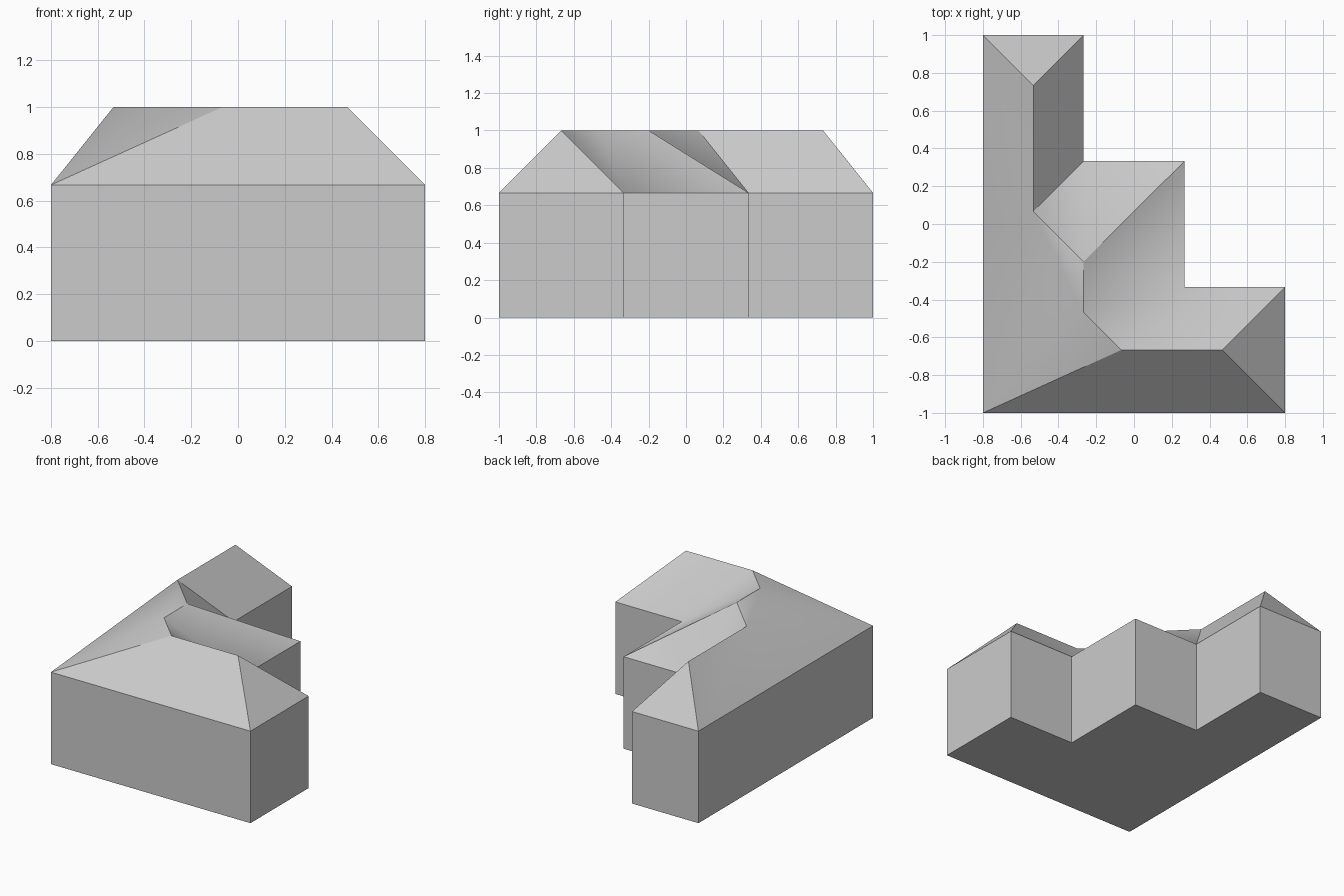
import bpy
import math

if "Cube" in bpy.data.objects:
    bpy.data.objects.remove(bpy.data.objects["Cube"], do_unlink=True)

EAVE, TOP = 0.667, 1.0

grey = bpy.data.materials.new("light_grey")
grey.use_nodes = True
colour = (0.6, 0.6, 0.6, 1)
grey.diffuse_color = colour
grey.node_tree.nodes["Principled BSDF"].inputs["Base Color"].default_value = colour


def make_part(name, verts, faces):
    mesh = bpy.data.meshes.new(name)
    mesh.from_pydata(verts, [], faces)
    mesh.materials.append(grey)
    part = bpy.data.objects.new(name, mesh)
    bpy.context.collection.objects.link(part)
    return part


# Stepped floor plan, anticlockwise from the front corner
plan = [(-0.8, -1), (0.8, -1), (0.8, -0.333), (0.267, -0.333),
        (0.267, 0.333), (-0.267, 0.333), (-0.267, 1), (-0.8, 1)]
n = len(plan)

# Walls and floor
wall_verts = [(x, y, z) for z in (0, EAVE) for x, y in plan]
wall_faces = [(i, (i + 1) % n, (i + 1) % n + n, i + n) for i in range(n)]
wall_faces.append(tuple(reversed(range(n))))
make_part("walls", wall_verts, wall_faces)

# Hipped roof: eave corners 0-7, ridge points named from back to front
ridge = [(-0.533, 0.733), (-0.533, 0.067), (-0.267, -0.2),
         (-0.267, -0.467), (-0.067, -0.667), (0.467, -0.667)]
a, b, c, d, e, f = range(n, n + len(ridge))
roof_verts = [(x, y, EAVE) for x, y in plan] + [(x, y, TOP) for x, y in ridge]
roof_faces = [
    (0, 1, f, e), (1, 2, f), (2, 3, e, f),            # front wing
    (3, d, e), (3, 4, c, d), (4, 5, c), (5, b, c),    # middle wing
    (5, 6, a, b), (6, 7, a), (7, 0, b, a),            # back wing
    (0, d, b), (b, d, c), (0, e, d),                  # inner corner
]
roof = make_part("roof", roof_verts, roof_faces)

bpy.ops.object.select_all(action="DESELECT")
roof.select_set(True)
bpy.context.view_layer.objects.active = roof
bpy.ops.object.shade_smooth_by_angle(angle=math.radians(31.5))
